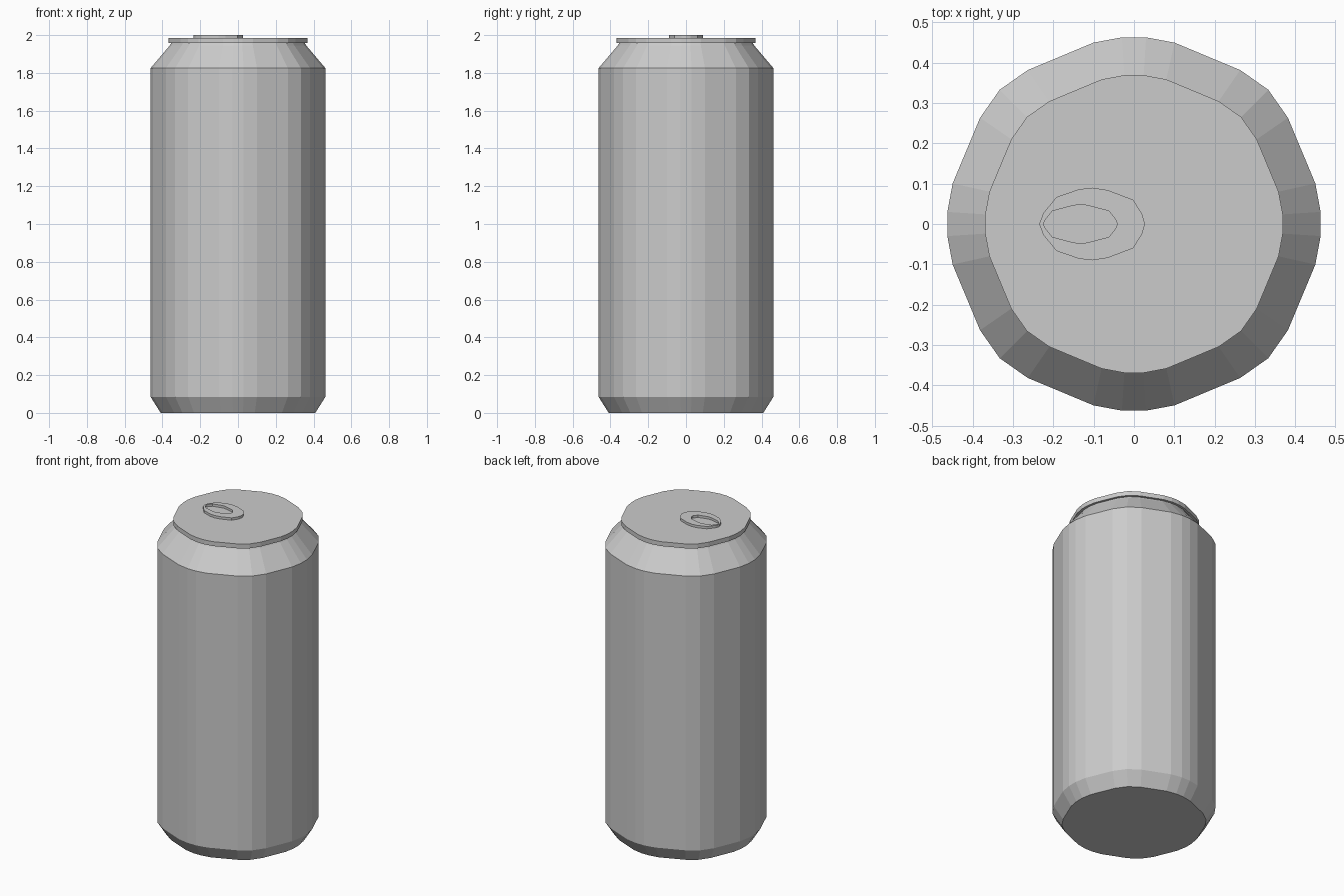
import bpy
from math import cos, sin, radians

if "Cube" in bpy.data.objects:
    bpy.data.objects.remove(bpy.data.objects["Cube"])

# Unit cross-section: softened octagon, repeated every quarter turn
QUARTER = [(-3.7, 0.464), (3.7, 0.464), (12.6, 0.461), (34.6, 0.464),
           (45, 0.471), (55.4, 0.464), (77.4, 0.461)]
SECTION = [(r / 0.464 * cos(radians(a + 90 * q)), r / 0.464 * sin(radians(a + 90 * q)))
           for q in range(4) for a, r in QUARTER]


def make_object(name, verts, faces):
    mesh = bpy.data.meshes.new(name)
    mesh.from_pydata(verts, [], faces)
    mesh.validate()
    mesh.update()
    obj = bpy.data.objects.new(name, mesh)
    bpy.context.collection.objects.link(obj)
    return obj


def bridge(a, b, n):
    """Quads joining ring a to ring b, given ring start indices."""
    return [(a + i, a + (i + 1) % n, b + (i + 1) % n, b + i) for i in range(n)]


def stack(name, profile):
    """Closed solid from the cross-section scaled at each (radius, z)."""
    n = len(SECTION)
    verts = [(x * r, y * r, z) for r, z in profile for x, y in SECTION]
    faces = [tuple(reversed(range(n)))]
    for k in range(len(profile) - 1):
        faces += bridge(k * n, (k + 1) * n, n)
    last = (len(profile) - 1) * n
    faces.append(tuple(range(last, last + n)))
    return make_object(name, verts, faces)


def mirrored(half):
    """Complete an outline symmetric about the x axis, counter-clockwise."""
    return half + [(x, -y) for x, y in reversed(half[1:-1])]


# Can wall with tapered foot and shoulder
stack("can_body", [(0.41, 0), (0.464, 0.085), (0.464, 1.825),
                   (0.362, 1.945), (0.355, 1.957)])

# Lid
stack("lid", [(0.37, 1.957), (0.37, 1.985)])

# Pull tab: ring with an oval finger hole
outer = mirrored([(0.027, 0), (0.02, 0.025), (-0.002, 0.06), (-0.065, 0.084), (-0.104, 0.09),
                  (-0.137, 0.086), (-0.192, 0.067), (-0.225, 0.027), (-0.235, 0)])
inner = mirrored([(-0.041, 0), (-0.046, 0.012), (-0.062, 0.032), (-0.115, 0.046), (-0.133, 0.048),
                  (-0.15, 0.046), (-0.203, 0.032), (-0.219, 0.012), (-0.225, 0)])
n = len(outer)
z0, z1 = 1.985, 2.0
tab_verts = [(x, y, z) for loop, z in ((outer, z0), (outer, z1), (inner, z1), (inner, z0))
             for x, y in loop]
tab_faces = []
for k in range(4):
    tab_faces += bridge(k * n, (k + 1) % 4 * n, n)
make_object("pull_tab", tab_verts, tab_faces)
